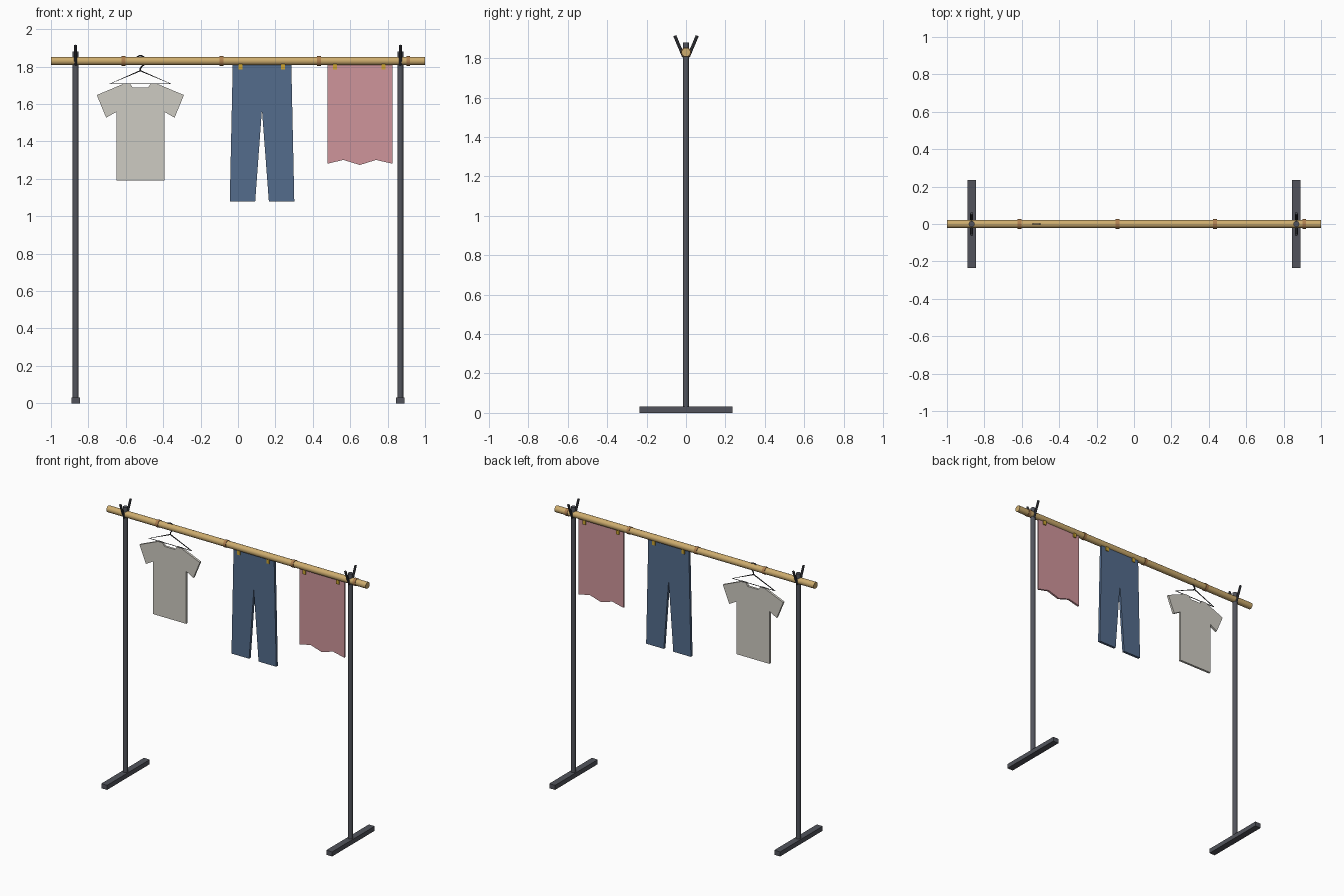
import bpy, bmesh, math
from mathutils import Vector

if "Cube" in bpy.data.objects:
    bpy.data.objects.remove(bpy.data.objects["Cube"])


def mat(name, r, g, b):
    lin = lambda c: ((c / 255 + 0.055) / 1.055) ** 2.4 if c > 10 else c / 3294
    m = bpy.data.materials.new(name)
    m.diffuse_color = (lin(r), lin(g), lin(b), 1)
    m.use_nodes = True
    m.node_tree.nodes["Principled BSDF"].inputs["Base Color"].default_value = m.diffuse_color
    return m


BAMBOO = mat("bamboo", 205, 172, 110)
NODE = mat("bamboo_node", 176, 128, 80)
STEEL = mat("dark_steel", 82, 84, 92)
FORK = mat("fork_steel", 68, 70, 77)
WIRE = mat("hanger_wire", 50, 50, 55)
SHIRT = mat("shirt_cloth", 206, 203, 194)
DENIM = mat("denim", 84, 108, 140)
PINK = mat("pink_cloth", 207, 149, 155)
PEG = mat("yellow_peg", 205, 165, 50)


def finish(name, bm, material, smooth=False):
    bmesh.ops.recalc_face_normals(bm, faces=bm.faces)
    me = bpy.data.meshes.new(name)
    bm.to_mesh(me)
    bm.free()
    me.materials.append(material)
    ob = bpy.data.objects.new(name, me)
    bpy.context.collection.objects.link(ob)
    if smooth:
        bpy.context.view_layer.objects.active = ob
        ob.select_set(True)
        bpy.ops.object.shade_smooth_by_angle(angle=math.radians(40))
        ob.select_set(False)
    return ob


def rod(name, a, b, r, material, sides=16):
    a, b = Vector(a), Vector(b)
    bm = bmesh.new()
    bmesh.ops.create_cone(bm, cap_ends=True, segments=sides, radius1=r,
                          radius2=r, depth=(b - a).length)
    bm.transform((b - a).to_track_quat('Z', 'Y').to_matrix().to_4x4())
    bmesh.ops.translate(bm, verts=bm.verts, vec=(a + b) / 2)
    return finish(name, bm, material, True)


def box(name, centre, size, material):
    bm = bmesh.new()
    bmesh.ops.create_cube(bm, size=1)
    bmesh.ops.scale(bm, verts=bm.verts, vec=size)
    bmesh.ops.translate(bm, verts=bm.verts, vec=centre)
    return finish(name, bm, material)


def cloth(name, outline, thick, material):
    """Flat garment: an x-z outline extruded along y."""
    bm = bmesh.new()
    f = bm.faces.new([bm.verts.new((x, -thick / 2, z)) for x, z in outline])
    new = bmesh.ops.extrude_face_region(bm, geom=[f])["geom"]
    bmesh.ops.translate(bm, vec=(0, thick, 0),
                        verts=[v for v in new if isinstance(v, bmesh.types.BMVert)])
    return finish(name, bm, material)


def wire(name, pts, r, material, cyclic=False):
    cu = bpy.data.curves.new(name, 'CURVE')
    cu.dimensions = '3D'
    cu.bevel_depth = r
    cu.bevel_resolution = 1
    cu.use_fill_caps = True
    s = cu.splines.new('POLY')
    s.points.add(len(pts) - 1)
    for p, (x, z) in zip(s.points, pts):
        p.co = (x, 0, z, 1)
    s.use_cyclic_u = cyclic
    cu.materials.append(material)
    ob = bpy.data.objects.new(name, cu)
    bpy.context.collection.objects.link(ob)


# Stands: foot, post and two fork prongs on each side
for side, sx in (("left", -1), ("right", 1)):
    x = 0.868 * sx
    box(f"{side}_foot", (x, 0, 0.016), (0.045, 0.47, 0.032), STEEL)
    rod(f"{side}_post", (x, 0, 0.03), (x, 0, 1.88), 0.016, STEEL)
    for end, sy in (("front", -1), ("back", 1)):
        rod(f"{side}_{end}_prong", (x, 0.012 * sy, 1.807),
            (x, 0.057 * sy, 1.914), 0.008, FORK, 8)

# Bamboo pole with its nodes
ZP = 1.83
rod("bamboo_pole", (-1, 0, ZP), (1, 0, ZP), 0.0225, BAMBOO, 20)
for i, x in enumerate((-0.612, -0.088, 0.433, 0.91)):
    rod(f"pole_node_{i + 1}", (x - 0.01, 0, ZP), (x + 0.01, 0, ZP), 0.0255, NODE, 20)

# Wire hanger
HX = -0.522
wire("hanger_frame", [(HX, 1.778), (HX - 0.163, 1.708), (HX + 0.163, 1.708)],
     0.004, WIRE, True)
hook = [(HX, 1.778), (HX, 1.79)] + [
    (HX + 0.028 * math.cos(t), 1.83 + 0.028 * math.sin(t))
    for t in [math.radians(-70 + 25 * k) for k in range(11)]]
wire("hanger_hook", hook, 0.004, WIRE)

# Shirt: half outline mirrored about the hanger centre
half = [(0.04, 1.687), (0.055, 1.708), (0.09, 1.708), (0.233, 1.648),
        (0.183, 1.527), (0.128, 1.558), (0.128, 1.192)]
cloth("shirt", [(HX + x, z) for x, z in half] +
      [(HX - x, z) for x, z in reversed(half)], 0.016, SHIRT)

# Trousers
cloth("trousers", [(-0.028, 1.815), (0.285, 1.815), (0.301, 1.079), (0.165, 1.079),
                   (0.128, 1.57), (0.092, 1.079), (-0.044, 1.079)], 0.018, DENIM)

# Towel with a wavy hem
cloth("towel", [(0.478, 1.815), (0.825, 1.815), (0.825, 1.281), (0.738, 1.301),
                (0.651, 1.274), (0.564, 1.301), (0.478, 1.281)], 0.014, PINK)

# Pegs
for i, x in enumerate((0.014, 0.24, 0.519, 0.777)):
    box(f"peg_{i + 1}", (x, 0, 1.806), (0.022, 0.03, 0.044), PEG)
